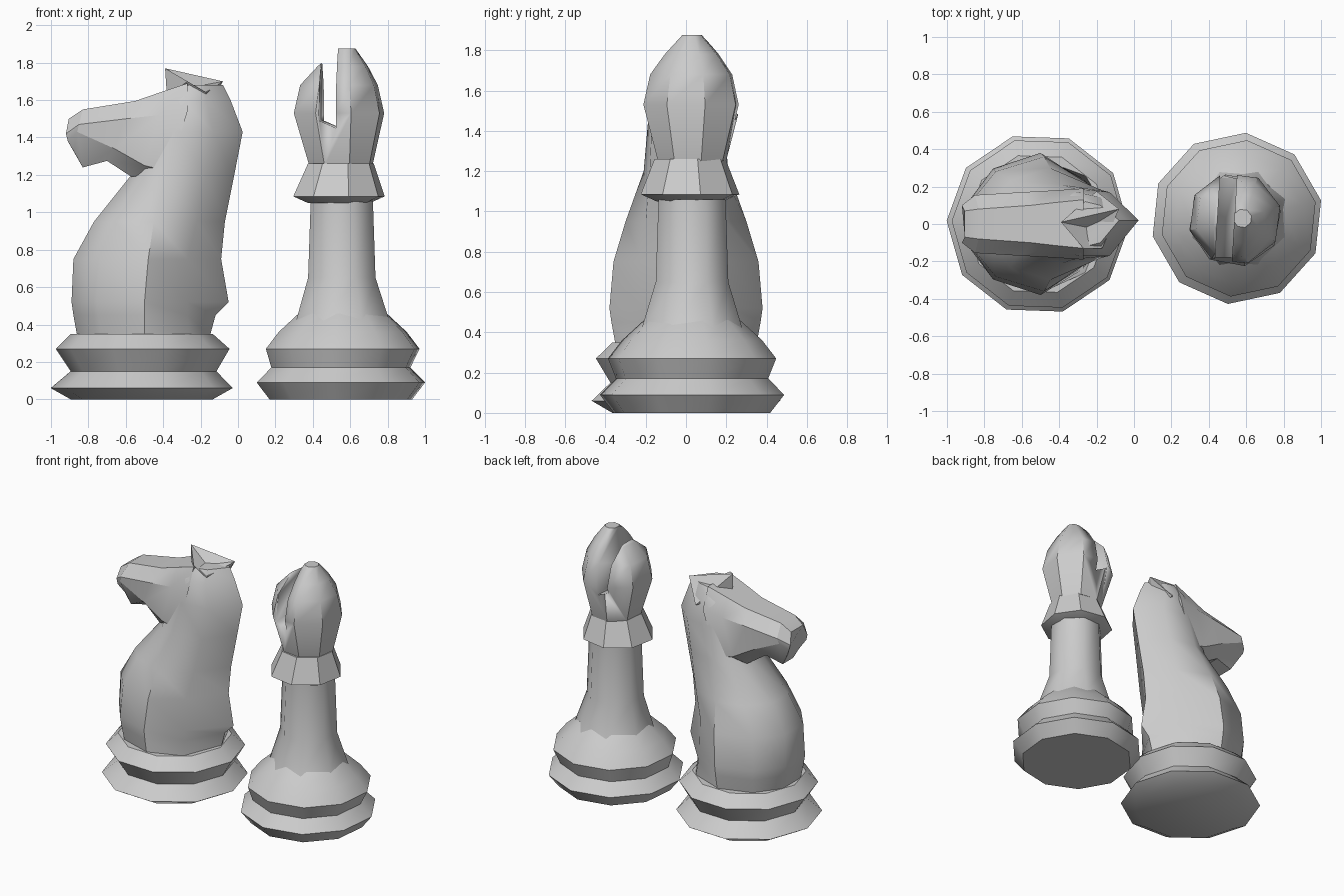
import bpy, bmesh, math

cube = bpy.data.objects.get("Cube")
if cube:
    bpy.data.objects.remove(cube, do_unlink=True)

grey = bpy.data.materials.new("light grey")
grey.use_nodes = True
COLOR = (0.6, 0.6, 0.6, 1)
grey.diffuse_color = COLOR
grey.node_tree.nodes["Principled BSDF"].inputs["Base Color"].default_value = COLOR


def make(name, verts, faces, smooth):
    mesh = bpy.data.meshes.new(name)
    mesh.from_pydata(verts, [], faces)
    bm = bmesh.new()
    bm.from_mesh(mesh)
    bmesh.ops.recalc_face_normals(bm, faces=bm.faces)
    bm.to_mesh(mesh)
    bm.free()
    mesh.materials.append(grey)
    obj = bpy.data.objects.new(name, mesh)
    bpy.context.collection.objects.link(obj)
    bpy.ops.object.select_all(action='DESELECT')
    obj.select_set(True)
    bpy.context.view_layer.objects.active = obj
    bpy.ops.object.shade_smooth_by_angle(angle=math.radians(smooth))
    return obj


def loft(name, rings, smooth):
    """Skin a list of equal closed rings and cap both ends."""
    n = len(rings[0])
    verts = [p for ring in rings for p in ring]
    faces = [(k * n + i, k * n + (i + 1) % n, (k + 1) * n + (i + 1) % n, (k + 1) * n + i)
             for k in range(len(rings) - 1) for i in range(n)]
    last = (len(rings) - 1) * n
    faces += [tuple(range(n)), tuple(range(last, last + n))]
    return make(name, verts, faces, smooth)


def turned(name, y, profile, sides, turn, smooth=40):
    """Low-poly lathe from (centre x, radius, height) rows."""
    angles = [math.radians(turn) + math.tau * i / sides for i in range(sides)]
    return loft(name, [[(x + r * math.cos(a), y + r * math.sin(a), z)
                        for a in angles] for x, r, z in profile], smooth)


# Bishop: base, stem, collar
turned("bishop_base", .03,
       [(.55, .39, 0), (.55, .46, .09), (.55, .38, .17), (.56, .42, .27),
        (.56, .35, .36), (.56, .24, .46)], 10, 12)
turned("bishop_stem", .03, [(.56, .27, .42), (.555, .195, .65), (.555, .18, 1.06)], 8, 22.5, 50)
turned("bishop_collar", .02,
       [(.54, .17, 1.05), (.54, .25, 1.085), (.55, .18, 1.26)], 8, 12)

# Bishop head, leaning to the taller half, with a slot cut through it
head = turned("bishop_head", .03,
              [(.55, .175, 1.25), (.54, .25, 1.53), (.54, .215, 1.68),
               (.56, .14, 1.78), (.58, .05, 1.875)], 8, 15)
slot = [(.445, 1.49), (.535, 1.45), (.535, 2.1), (.445, 2.1)]
cutter = loft("slot_cutter", [[(x + y * .06, y, z) for x, z in slot] for y in (-.5, .5)], 30)
cutter.hide_render = True
cutter.hide_viewport = True
cut = head.modifiers.new("slot", 'BOOLEAN')
cut.operation = 'DIFFERENCE'
cut.solver = 'EXACT'
cut.object = cutter

# Knight base
turned("knight_base", 0,
       [(-.515, .38, 0), (-.515, .487, .06), (-.505, .39, .15), (-.51, .465, .27),
        (-.515, .38, .35)], 10, -2)

# Knight body: height, chest x, widest x, mane edge x, mane ridge x, half width, mane half width
body = [
    (.34, -.86, -.50, -.26, -.15, .35, .26),
    (.45, -.88, -.50, -.27, -.12, .37, .24),
    (.52, -.89, -.50, -.27, -.05, .38, .23),
    (.75, -.88, -.48, -.27, -.09, .36, .22),
    (.95, -.77, -.45, -.22, -.07, .30, .20),
    (1.2, -.57, -.38, -.17, -.02, .21, .18),
    (1.43, -.50, -.33, -.13, .025, .19, .17),
    (1.6, -.42, -.30, -.17, -.04, .17, .14),
    (1.68, -.30, -.26, -.18, -.08, .12, .10),
]


def body_ring(z, xf, xm, xs, xb, w, ws):
    half = [(xf, w * .3), (xf + (xm - xf) * .35, w * .78), (xm, w), (xs, ws)]
    ring = half + [(xb, .02)] + [(x, -y) for x, y in reversed(half)]
    return [(x, y, z) for x, y in ring]


loft("knight_body", [body_ring(*row) for row in body], 44)

# Knight head: each section gives top, cheek, jaw and chin points as (x, half width, z)
sections = [
    [(-.905, .07, 1.5), (-.92, .1, 1.42), (-.91, .1, 1.38), (-.875, .07, 1.32)],
    [(-.83, .08, 1.55), (-.85, .155, 1.47), (-.86, .145, 1.43), (-.83, .06, 1.24)],
    [(-.55, .1, 1.595), (-.6, .17, 1.5), (-.66, .16, 1.34), (-.7, .07, 1.275)],
    [(-.42, .115, 1.64), (-.42, .18, 1.52), (-.5, .175, 1.25), (-.57, .1, 1.19)],
    [(-.27, .13, 1.69), (-.27, .19, 1.54), (-.37, .18, 1.22), (-.4, .12, 1.2)],
]
loft("knight_head", [s + [(x, -y, z) for x, y, z in reversed(s)] for s in sections], 28)

# Knight forelock: ridge from front tip to rear tip, hollow on one side
tip, rear = (-.39, .01, 1.77), (-.08, .08, 1.70)
hollow, brow = (-.24, -.02, 1.67), (-.27, -.13, 1.70)
side, back = (-.2, .175, 1.55), (-.17, -.13, 1.64)
front, floor = (-.38, 0, 1.62), (-.2, 0, 1.5)
make("knight_forelock", [tip, rear, hollow, brow, side, back, front, floor],
     [(0, 2, 1), (0, 3, 2), (2, 3, 5), (2, 5, 1), (0, 1, 4), (0, 4, 6), (0, 6, 3),
      (6, 7, 3), (3, 7, 5), (5, 7, 1), (1, 7, 4), (4, 7, 6)], 20)
